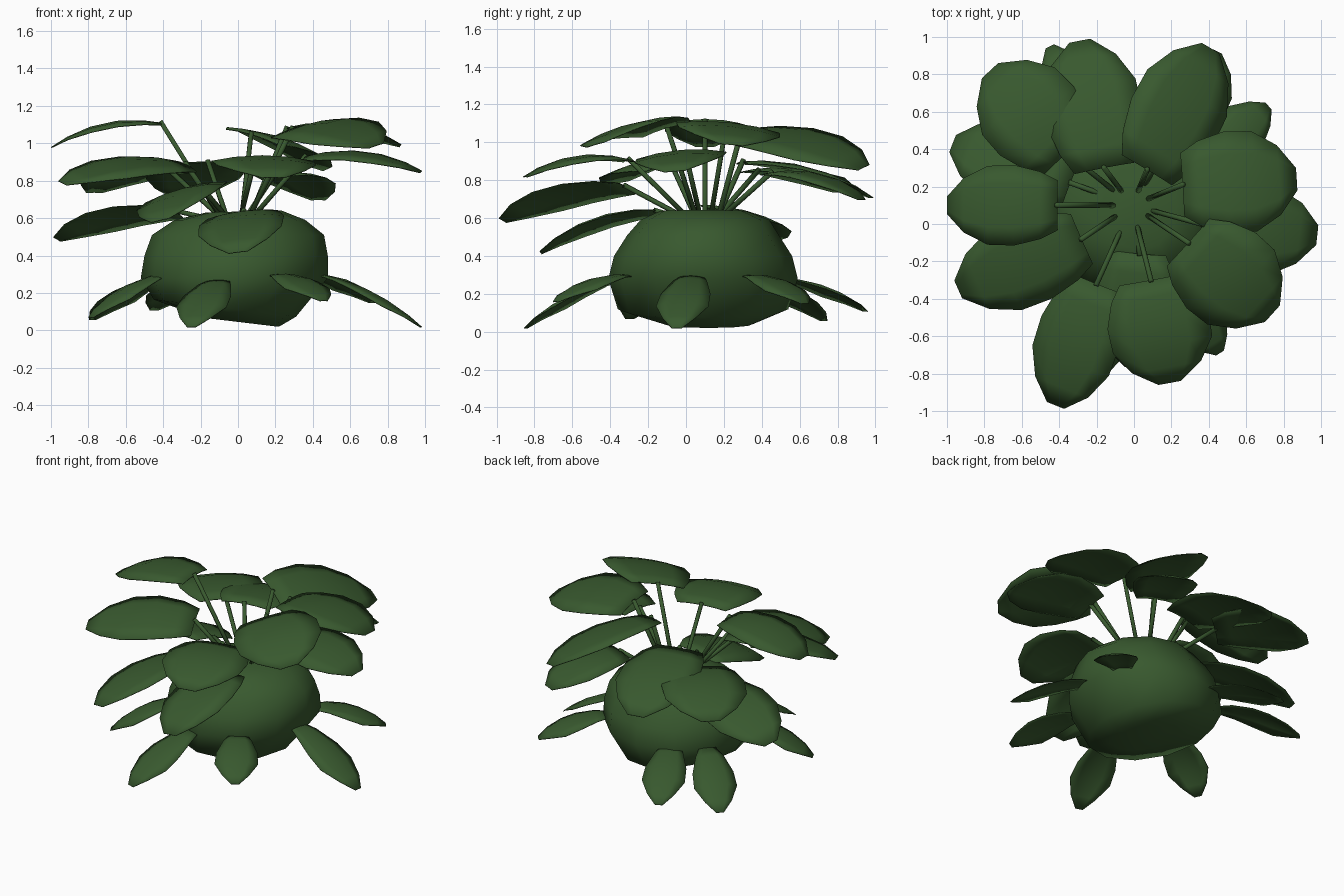
import bpy, math
from mathutils import Vector

if "Cube" in bpy.data.objects:
    bpy.data.objects.remove(bpy.data.objects["Cube"])

green = bpy.data.materials.new("leaf_green")
green.diffuse_color = (0.04, 0.10, 0.028, 1)
green.use_nodes = True
green.node_tree.nodes["Principled BSDF"].inputs["Base Color"].default_value = green.diffuse_color


def make(name, verts, faces, smooth=True):
    me = bpy.data.meshes.new(name)
    me.from_pydata([tuple(v) for v in verts], [], faces)
    me.materials.append(green)
    for p in me.polygons:
        p.use_smooth = smooth
    ob = bpy.data.objects.new(name, me)
    bpy.context.collection.objects.link(ob)
    return ob


def skin(rings, n):
    """Faces joining stacked rings of n points, with end caps."""
    faces = [(r * n + i, r * n + (i + 1) % n, (r + 1) * n + (i + 1) % n, (r + 1) * n + i)
             for r in range(rings - 1) for i in range(n)]
    faces.append(tuple(reversed(range(n))))
    faces.append(tuple((rings - 1) * n + i for i in range(n)))
    return faces


# Rounded, lopsided body: z, centre x, centre y, radius x, radius y, tilt along x
rings = [(.045, .02, .12, .20, .24, .12), (.11, -.07, .09, .38, .45, .12), (.28, -.02, .09, .50, .50, 0),
         (.40, -.01, .09, .49, .47, 0), (.51, 0, .09, .46, .40, 0), (.59, .01, .10, .35, .34, 0),
         (.635, .03, .09, .20, .23, -.03)]
N = 12
body_verts = []
for z, cx, cy, rx, ry, tilt in rings:
    for i in range(N):
        a = 2 * math.pi * i / N
        x = cx + rx * math.cos(a)
        body_verts.append((x, cy + ry * math.sin(a), max(.02, z - tilt * x)))
make("bulb_body", body_verts, skin(len(rings), N))

# Outlines: position along the leaf, fraction of half width
BROAD = [(0, .62), (.15, .84), (.38, 1), (.62, .98), (.84, .68), (1, .22)]
NARROW = [(0, .3), (.2, .65), (.45, .95), (.65, 1), (.86, .62), (1, .18)]


def leaf(name, base, tip, width, outline, arch, roll=0):
    b, t = Vector(base), Vector(tip)
    d = t - b
    flat = Vector((-d.y, d.x, 0)).normalized()
    rise = d.cross(flat).normalized()
    side = flat * math.cos(roll) + rise * math.sin(roll)
    up = rise * math.cos(roll) - flat * math.sin(roll)
    verts, faces = [], []
    cols = (-1, -.55, 0, .55, 1)
    for u, w in outline:
        for s in cols:
            bend = arch * 4 * u * (1 - u) - .03 * (s * w) ** 2
            verts.append(b + d * u + rise * bend + side * (s * w * width / 2))
    n = len(cols)
    for r in range(len(outline) - 1):
        for c in range(n - 1):
            a = r * n + c
            faces.append((a, a + n, a + n + 1, a + 1))
    ob = make(name, verts, faces)
    mod = ob.modifiers.new("thickness", "SOLIDIFY")
    mod.thickness = .005


def stem(name, top, r=.014):
    top = Vector(top)
    centre = Vector((-.01, .1, .58))
    out = Vector((top.x - centre.x, top.y - centre.y, 0)).normalized()
    start = centre + out * .07
    d = (top - start).normalized()
    s = d.cross(Vector((0, 0, 1))).normalized()
    q = d.cross(s)
    end = top + d * .01
    verts = [p + s * r * math.cos(i * math.pi / 3) + q * r * math.sin(i * math.pi / 3)
             for p in (start, end) for i in range(6)]
    make(name, verts, skin(2, 6))


# Stalked upper leaves: base, tip, width, sideways roll
upper = [
    ((-.41, .10, 1.11), (-1.0, .10, .98), .43, 0),
    ((-.36, .38, .85), (-.77, .82, .74), .54, 0),
    ((-.16, .30, .90), (-.29, .98, .71), .52, 0),
    ((.07, .29, 1.05), (.41, .94, .87), .52, .25),
    ((.26, .21, 1.08), (.87, .24, .99), .55, -.1),
    ((.29, -.10, 1.08), (.74, -.48, .99), .56, .22),
    ((.09, -.30, .91), (.19, -.85, .82), .55, 0),
    ((-.20, -.32, .77), (-.42, -.97, .59), .46, .22),
    ((-.28, -.08, .89), (-.94, -.35, .79), .48, -.2),
    ((-.34, .22, .64), (-.97, .43, .49), .46, .22),
    ((.36, .0, .93), (.98, -.06, .85), .48, .08),
    ((.20, .45, .84), (.43, .93, .70), .40, 0),
    ((.03, -.16, .64), (.0, -.77, .42), .46, .13),
]
for i, (b, t, w, roll) in enumerate(upper):
    leaf(f"upper_leaf_{i + 1}", b, t, w, BROAD, .065, roll)
    stem(f"leaf_stem_{i + 1}", b)

# Small drooping leaves around the foot of the body: base, tip
basal = [
    ((-.20, .44, .29), (-.45, .95, .11)),
    ((.36, .32, .30), (.72, .63, .15)),
    ((.40, .04, .31), (.98, -.05, .02)),
    ((.20, -.28, .30), (.46, -.69, .16)),
    ((-.09, -.33, .28), (-.25, -.85, .02)),
    ((-.36, -.08, .31), (-.79, -.30, .07)),
    ((-.40, .34, .29), (-.78, .73, .06)),
]
for i, (b, t) in enumerate(basal):
    leaf(f"lower_leaf_{i + 1}", b, t, .28, NARROW, .05)
